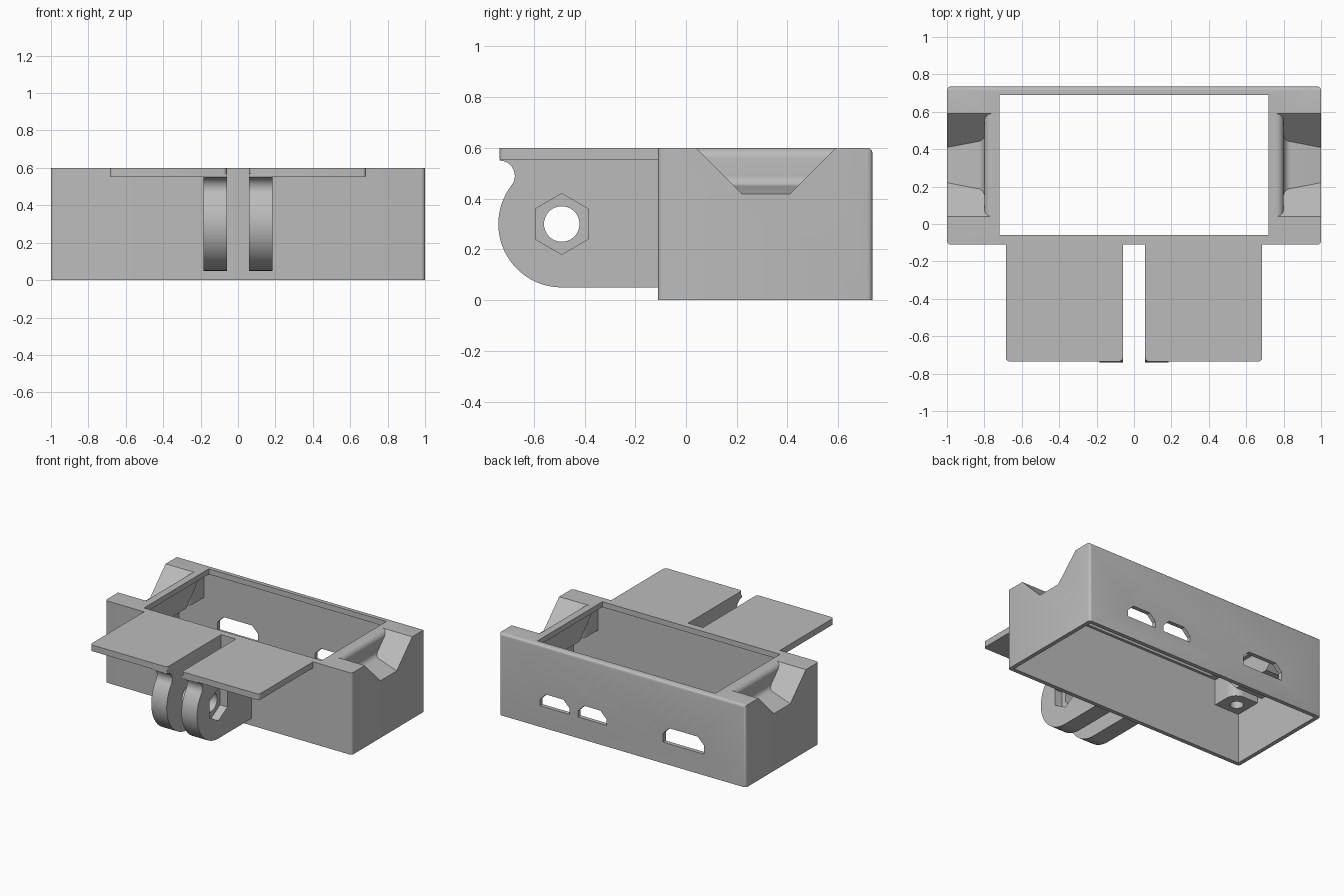
import bpy, bmesh
from math import sin, cos, radians

if "Cube" in bpy.data.objects:
    bpy.data.objects.remove(bpy.data.objects["Cube"], do_unlink=True)

grey = bpy.data.materials.new("light grey plastic")
grey.use_nodes = True
colour = (0.5, 0.5, 0.5, 1)
grey.diffuse_color = colour
grey.node_tree.nodes["Principled BSDF"].inputs["Base Color"].default_value = colour


def arc(cx, cy, r, start, end, n=12):
    angles = [radians(start + (end - start) * i / n) for i in range(n + 1)]
    return [(cx + r * cos(a), cy + r * sin(a)) for a in angles]


def prism(name, points, axis, a, b, bevel_rule=None, width=0.02):
    """Extrude a flat outline from a to b along an axis."""
    place = {"x": lambda u, v, w: (w, u, v),
             "y": lambda u, v, w: (u, w, v),
             "z": lambda u, v, w: (u, v, w)}[axis]
    bm = bmesh.new()
    face = bm.faces.new([bm.verts.new(place(u, v, a)) for u, v in points])
    new = bmesh.ops.extrude_face_region(bm, geom=[face])["geom"]
    shift = place(0, 0, b - a)
    bmesh.ops.translate(bm, vec=shift, verts=[g for g in new if isinstance(g, bmesh.types.BMVert)])
    bmesh.ops.recalc_face_normals(bm, faces=bm.faces)
    if bevel_rule:
        edges = [e for e in bm.edges if bevel_rule(e.verts[0].co, e.verts[1].co)]
        bmesh.ops.bevel(bm, geom=edges, offset=width, segments=4, profile=0.5, affect="EDGES")
    mesh = bpy.data.meshes.new(name)
    bm.to_mesh(mesh)
    bm.free()
    mesh.materials.append(grey)
    obj = bpy.data.objects.new(name, mesh)
    bpy.context.collection.objects.link(obj)
    return obj


def rect(x0, x1, y0, y1):
    return [(x0, y0), (x1, y0), (x1, y1), (x0, y1)]


def combine(target, other, operation):
    """Apply a boolean and discard the helper."""
    mod = target.modifiers.new("cut", "BOOLEAN")
    mod.operation, mod.object, mod.solver = operation, other, "EXACT"
    bpy.context.view_layer.objects.active = target
    bpy.ops.object.modifier_apply(modifier=mod.name)
    bpy.data.objects.remove(other, do_unlink=True)


# Case: rounded upright edges and rounded rear top edge
def case_edges(p, q):
    upright = abs(p.z - q.z) > 0.1
    rear_top = min(p.y, q.y) > 0.7 and min(p.z, q.z) > 0.5
    return upright or rear_top


case = prism("case", rect(-1, 1, -0.11, 0.735), "z", 0, 0.6, case_edges)
combine(case, prism("cavity", rect(-0.97, 0.97, -0.08, 0.705), "z", -0.1, 0.56), "DIFFERENCE")
combine(case, prism("opening", rect(-0.72, 0.72, -0.06, 0.69), "z", 0.3, 0.7), "DIFFERENCE")

# Notch shells and corner screw posts inside the case
post = [(-0.01, -0.01), (0.2, -0.01)] + arc(0.12, 0.12, 0.08, 0, 90) + [(-0.01, 0.2)]
wall = [(-0.02, 0.58), (0.16, 0.385), (0.47, 0.385), (0.65, 0.58)]
for s in (-1, 1):
    combine(case, prism("notch_shell", wall, "x", s * 0.75, s * 0.98), "UNION")
    for y, d in ((-0.08, 1), (0.705, -1)):
        outline = [(s * (0.97 - u), y + d * v) for u, v in post]
        combine(case, prism("post", outline, "z", 0.37, 0.58), "UNION")
        hole = arc(s * 0.88, y + d * 0.09, 0.045, 0, 345, 23)
        combine(case, prism("screw_hole", hole, "z", 0.3, 0.5), "DIFFERENCE")

# Side notches: sloped ends crossed with a rounded inner wall
slopes = [(-0.01, 0.65), (0.24, 0.4), (0.39, 0.4), (0.64, 0.65)]
inner = ([(1.1, 0.4), (0.84, 0.45)] + arc(0.84, 0.49, 0.04, 268, 180, 8)
         + arc(0.76, 0.56, 0.04, 0, 90, 8) + [(0.76, 0.66), (1.1, 0.66)])
for s in (-1, 1):
    cutter = prism("notch", [(s * x, z) for x, z in inner], "y", -0.2, 0.8)
    combine(cutter, prism("slopes", slopes, "x", s * 0.6, s * 1.2), "INTERSECT")
    combine(case, cutter, "DIFFERENCE")

# Rear port slots with clipped upper corners
for left, right, top in ((0.43, 0.67, 0.25), (0.13, 0.36, 0.25), (-0.66, -0.33, 0.27)):
    port = [(left, 0.155), (right, 0.155), (right, top - 0.05), (right - 0.05, top),
            (left + 0.05, top), (left, top - 0.05)]
    combine(case, prism("port", port, "y", 0.6, 0.8), "DIFFERENCE")

# Front plates and hinge lugs
py, pz = -0.49, 0.3
lug_outline = ([(-0.1, 0.05)] + arc(py, pz, 0.25, 270, 143, 28)
               + arc(-0.735, 0.49, 0.06, -38, 90, 14) + [(-0.73, 0.57), (-0.1, 0.57)])
parts = [case]
for s, side in ((-1, "right"), (1, "left")):
    plate = prism(side + "_plate", rect(min(s * 0.06, s * 0.685), max(s * 0.06, s * 0.685), -0.735, -0.1),
                  "z", 0.555, 0.6,
                  lambda p, q: abs(p.z - q.z) > 0.01 and p.y < -0.7)
    lug = prism(side + "_lug", lug_outline, "x", s * 0.06, s * 0.185)
    combine(lug, prism("pivot_hole", arc(py, pz, 0.07, 0, 350, 35), "x", -0.4, 0.4), "DIFFERENCE")
    if s > 0:
        combine(lug, prism("nut_recess", arc(py, pz, 0.12, 30, 330, 5), "x", 0.125, 0.3), "DIFFERENCE")
    parts += [plate, lug]

# Smooth curved faces, keep hard edges sharp
bpy.ops.object.select_all(action="DESELECT")
for part in parts:
    part.select_set(True)
bpy.context.view_layer.objects.active = case
bpy.ops.object.shade_smooth_by_angle(angle=radians(28))
